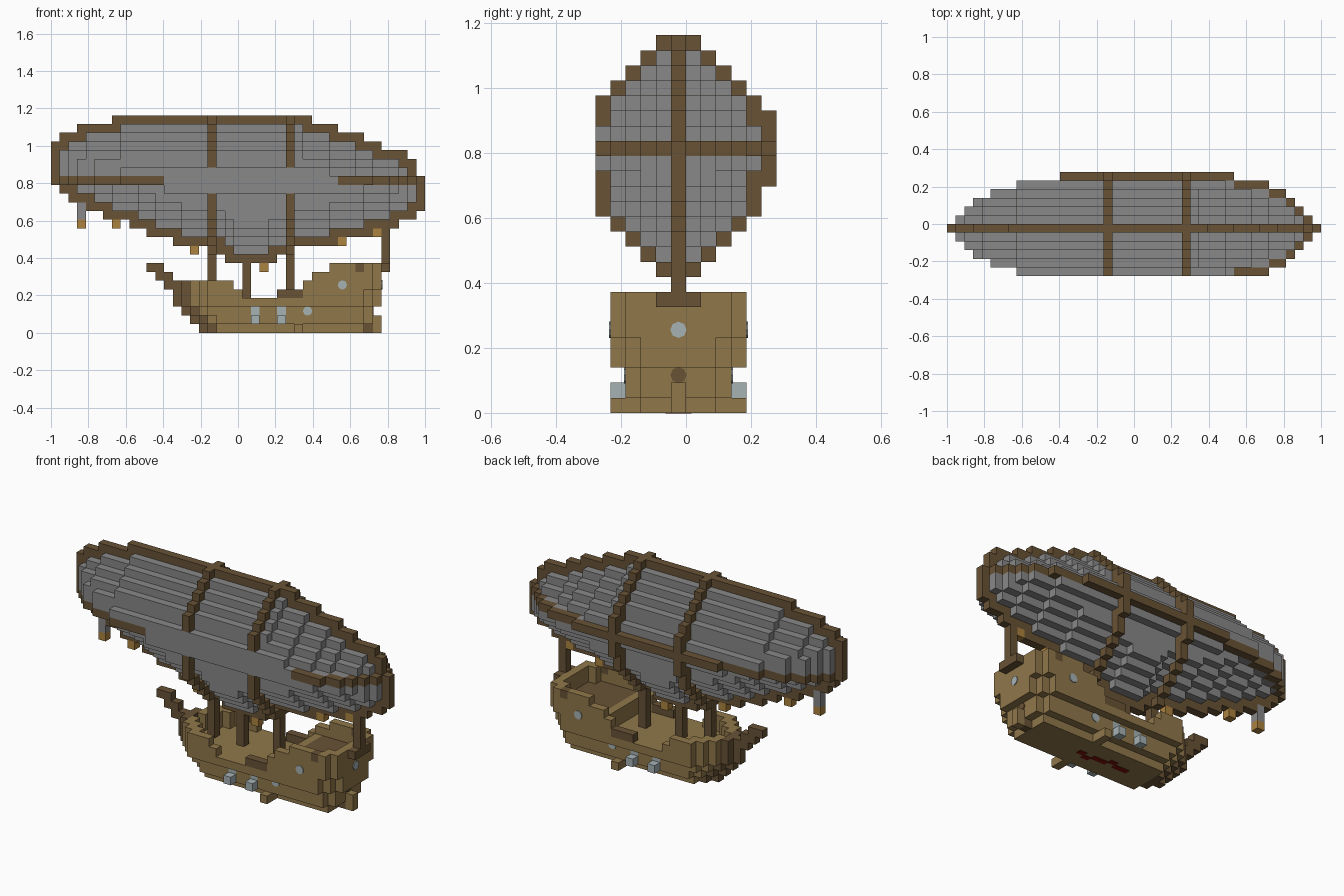
import bpy, bmesh, math
from mathutils import Vector

cube = bpy.data.objects.get("Cube")
if cube:
    bpy.data.objects.remove(cube, do_unlink=True)

U = 2 / 43                      # size of one block
MID = 5                         # block row of the centre line
ORIGIN = Vector((-1, -6 * U, 0))


def material(name, hex_code):
    rgb = [int(hex_code[n:n + 2], 16) / 255 for n in (0, 2, 4)]
    lin = [c / 12.92 if c < 0.04 else ((c + 0.055) / 1.055) ** 2.4 for c in rgb]
    m = bpy.data.materials.new(name)
    m.use_nodes = True
    m.diffuse_color = (*lin, 1)
    m.node_tree.nodes["Principled BSDF"].inputs["Base Color"].default_value = (*lin, 1)
    return m


GREY = material("grey canvas", "888888")
BROWN = material("dark wood", "685235")
TAN = material("light wood", "90774A")
GLASS = material("pale glass", "A6B2B4")
GOLD = material("lamp gold", "AC823E")
RED = material("dark red", "7A120A")

blocks = {}                     # (i, j, k) -> part name
parts = {}                      # part name -> material


def part(name, mat):
    parts[name] = mat
    return name


def put(name, i, j, k):
    if 0 <= j <= 11:
        blocks[i, j, k] = name


def column(name, i, low, high, j=MID):
    for k in range(low, high + 1):
        put(name, i, j, k)


def spread(name, i, k, half):
    for j in range(MID - half, MID + half + 1):
        put(name, i, j, k)


def runs(*pairs):
    return [value for count, value in pairs for _ in range(count)]


# Envelope outline along its length: top, bottom and half width
top = runs((1, 21), (2, 22), (4, 23), (23, 24), (3, 23), (3, 22), (2, 21), (3, 20), (1, 19), (1, 17))
low = runs((1, 17), (1, 16), (2, 15), (2, 14), (3, 13), (2, 12), (3, 11), (5, 10), (1, 9),
           (6, 8), (2, 9), (5, 10), (4, 11), (3, 12), (2, 13), (1, 14))
wide = runs((1, 0), (1, 1), (1, 2), (2, 3), (3, 4), (5, 5), (20, 6), (4, 5), (2, 4), (1, 3), (1, 2), (1, 1), (1, 0))
N = len(top)
BELT = 17

frame = part("envelope_frame", BROWN)
canvas = part("envelope", GREY)

# Belt round the waist
for i in range(N):
    spread(frame, i, BELT, wide[i])

# Stepped canvas body
for i in range(1, N - 1):
    t, b = min(top[i - 1:i + 2]), max(low[i - 1:i + 2])
    for k in range(b, t + 1):
        tilted = (i < 13 and k > BELT) or (i > 32 and k < BELT)
        side = wide[i] if tilted else wide[i] - 1
        cap = 5 if abs(k - BELT) < 2 else 4
        half = min(t - k, k - b, side, cap)
        if half > 0:
            spread(canvas, i, k, half)

# Keel frame along the centre
for i in range(N):
    column(frame, i, low[i], top[i])

# Two hoops, with the struts that carry the hull
for i in (18, 27):
    for k in range(9, 25):
        half = min(25 - k, k - 8, 6 if abs(k - BELT) < 3 else 5)
        inner = min(24 - k, k - 9, 5 if abs(k - BELT) < 2 else 4)
        for j in range(-1, 12):
            if inner < abs(j - MID) <= half:
                put(frame, i, j, k)
struts = part("struts", BROWN)
for i, a, b in ((18, 4, 9), (22, 4, 7), (27, 4, 9), (38, 7, 11)):
    column(struts, i, a, b)
for j in (MID - 1, MID + 1):
    put(struts, 38, j, 7)

# Hanging lamps
lamps = part("lamps", GOLD)
for i in (7, 16, 24, 33, 37):
    put(lamps, i, MID, low[i] - 1)
lamp_rod = part("lamp_rod", GREY)
column(lamp_rod, 3, 13, 14)
put(lamps, 3, MID, 12)

# Hull: solid below deck, open walls above it
hull = part("hull", TAN)
trim = part("hull_trim", BROWN)
bow = [17, 16, 15, 14, 14, 14, 14, 14]
stern = [35, 36, 36, 37, 37, 37, 37, 37]
flare = [2, 3, 3, 4, 4, 4, 4, 4]
rail = dict(zip(range(14, 38), runs((7, 5), (1, 4), (4, 3), (3, 4), (1, 5), (2, 6), (6, 7))))


def hull_half(i, k):
    if not bow[k] <= i <= stern[k]:
        return -1
    return min(flare[k], i - bow[k], stern[k] - i + (2 if k < 5 else 3))


for k in range(8):
    for i in range(bow[k], stern[k] + 1):
        if k > rail[i]:
            continue
        half = hull_half(i, k)
        deck = 3 if i < 30 else 5
        for j in range(MID - half, MID + half + 1):
            out = abs(j - MID)
            wall = out >= min(hull_half(i - 1, k), hull_half(i + 1, k), half)
            if k <= deck or wall:
                dark = i - bow[k] < 2 or (k == 4 and 26 <= i <= 28) or (k == 7 and i == 35)
                dark = dark or (k == deck and i > 30 and not wall)
                put(trim if dark else hull, i, j, k)

# Bowsprit, stern trim, rudder and side steps
for k, a, b in ((7, 11, 12), (6, 12, 13), (5, 13, 15)):
    for i in range(a, b + 1):
        put(trim, i, MID, k)
column(trim, 36, 0, 1)
rudder = part("rudder", TAN)
column(rudder, 37, 0, 1)
steps = part("side_steps", TAN)
for side in (-1, 1):
    for out in (3, 4):
        put(steps, 28, MID + side * out, 0)

# Bay windows
bays = part("bay_windows", GLASS)
for i in (23, 26):
    for side in (-1, 1):
        put(bays, i, MID + side * 3, 2)
        put(bays, i, MID + side * 4, 1)


# Turn each part's blocks into a mesh of exposed faces
def build(name, mat):
    bm = bmesh.new()
    for cell, owner in blocks.items():
        if owner != name:
            continue
        for axis in range(3):
            for sign in (-1, 1):
                near = list(cell)
                near[axis] += sign
                if tuple(near) in blocks:
                    continue
                a, b = (axis + 1) % 3, (axis + 2) % 3
                corners = []
                for p, q in ((0, 0), (1, 0), (1, 1), (0, 1))[::sign]:
                    v = Vector(cell)
                    v[axis] += sign > 0
                    v[a] += p
                    v[b] += q
                    corners.append(bm.verts.new(ORIGIN + v * U))
                bm.faces.new(corners)
    bmesh.ops.remove_doubles(bm, verts=bm.verts, dist=U / 100)
    mesh = bpy.data.meshes.new(name)
    bm.to_mesh(mesh)
    bm.free()
    mesh.materials.append(mat)
    bpy.context.collection.objects.link(bpy.data.objects.new(name, mesh))


for name, mat in parts.items():
    build(name, mat)


# Eight-sided portholes as thin plates
def porthole(name, mat, spot, axis):
    turn = (math.pi / 2, 0, 0) if axis == "y" else (0, math.pi / 2, 0)
    bpy.ops.mesh.primitive_cylinder_add(vertices=8, radius=U * 0.54, depth=0.009,
                                        location=ORIGIN + Vector(spot) * U, rotation=turn)
    ob = bpy.context.object
    ob.name = name
    ob.data.materials.append(mat)


for i, k, out in ((29, 2, 3), (33, 5, 4)):
    for label, edge in (("right", MID - out), ("left", MID + out + 1)):
        porthole(f"porthole_{label}", GLASS, (i + 0.5, edge, k + 0.5), "y")
porthole("stern_window", GLASS, (38, MID + 0.5, 5.5), "x")
porthole("rudder_socket", BROWN, (37, MID + 0.5, 2.5), "x")

# Red zigzag painted on the bottom
for n, shift in enumerate((0, 0, 1, 0, 0, -1, 0)):
    bpy.ops.mesh.primitive_cube_add(size=1, location=ORIGIN + Vector((22.5 + n, MID + 0.5 + shift * 0.5, 0)) * U)
    mark = bpy.context.object
    mark.name = "bottom_marking"
    mark.scale = (U, U * 0.7, 0.004)
    mark.data.materials.append(RED)
